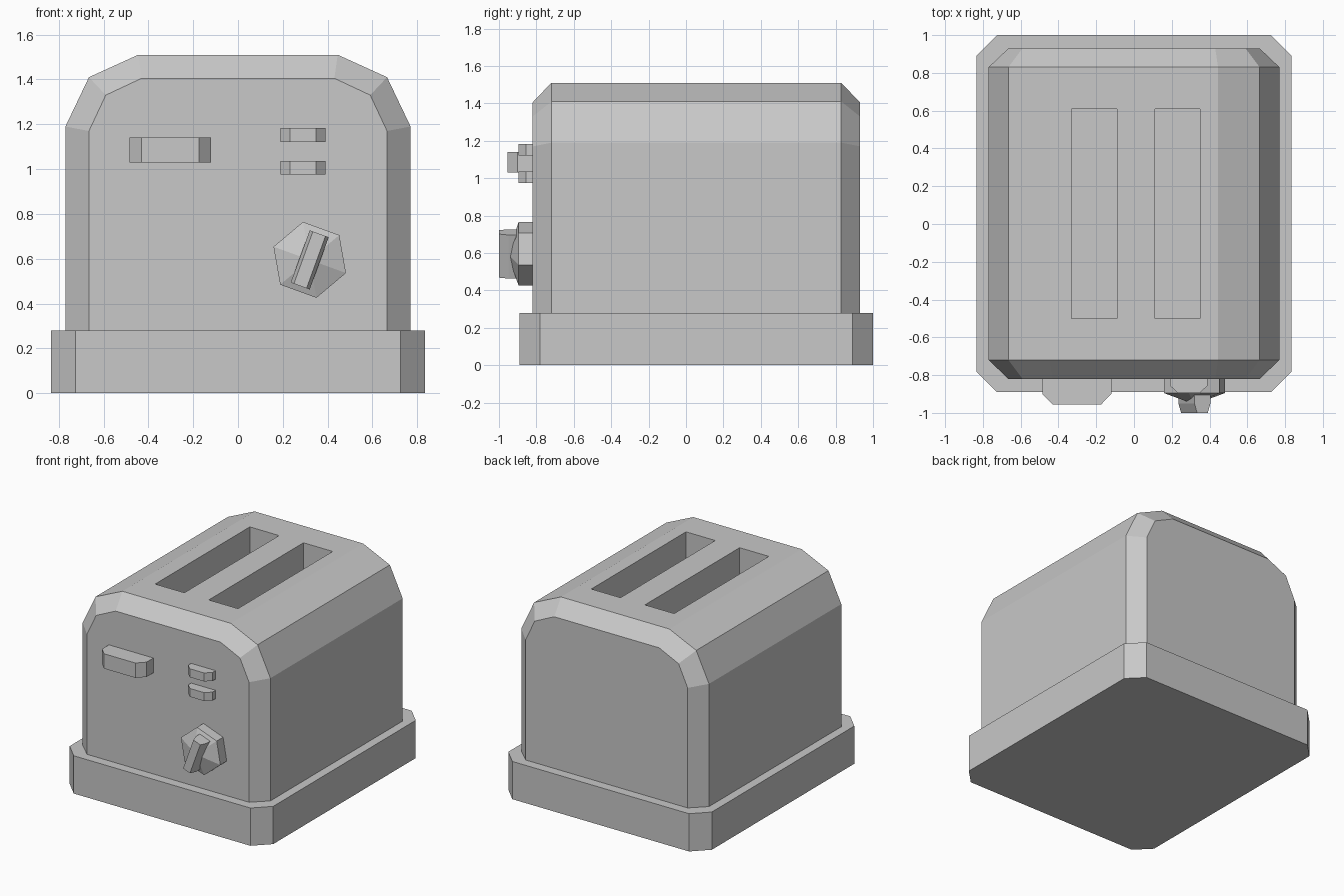
import bpy, bmesh
from math import cos, sin, radians

cube = bpy.data.objects.get("Cube")
if cube:
    bpy.data.objects.remove(cube, do_unlink=True)

grey = bpy.data.materials.new("plain_grey")
grey.use_nodes = True
colour = (0.58, 0.58, 0.58, 1)
grey.diffuse_color = colour
grey.node_tree.nodes["Principled BSDF"].inputs["Base Color"].default_value = colour


def loft(name, rings):
    """Skin a list of equal-length point rings and cap both ends."""
    bm = bmesh.new()
    loops = [[bm.verts.new(p) for p in ring] for ring in rings]
    n = len(loops[0])
    for a, b in zip(loops, loops[1:]):
        for i in range(n):
            j = (i + 1) % n
            bm.faces.new((a[i], a[j], b[j], b[i]))
    bm.faces.new(loops[0])
    bm.faces.new(loops[-1])
    bmesh.ops.recalc_face_normals(bm, faces=bm.faces)
    mesh = bpy.data.meshes.new(name)
    bm.to_mesh(mesh)
    bm.free()
    mesh.materials.append(grey)
    obj = bpy.data.objects.new(name, mesh)
    bpy.context.collection.objects.link(obj)
    return obj


def rect(x0, x1, y, z0, z1):
    return [(x0, y, z0), (x1, y, z0), (x1, y, z1), (x0, y, z1)]


def arch(half, y):
    """Mirror a half profile into a closed ring at depth y."""
    right = [(x, y, z) for x, z in half]
    return right + [(-x, y, z) for x, y, z in reversed(right)]


def chamfered_plan(x, y0, y1, c, z):
    return [(x, y0 + c, z), (x, y1 - c, z), (x - c, y1, z), (c - x, y1, z),
            (-x, y1 - c, z), (-x, y0 + c, z), (c - x, y0, z), (x - c, y0, z)]


# Base plinth
loft("base", [chamfered_plan(0.835, -0.89, 1.0, 0.11, z) for z in (0, 0.28)])

# Body with bevelled ends
outer = [(0.77, 0.2), (0.77, 1.19), (0.665, 1.41), (0.445, 1.51)]
inner = [(0.665, 0.2), (0.665, 1.17), (0.59, 1.33), (0.43, 1.405)]
body = loft("body", [arch(inner, -0.82), arch(outer, -0.72),
                     arch(outer, 0.83), arch(inner, 0.93)])

# Bread slots
for x in (-0.21, 0.23):
    cutter = loft("slot_cutter", [rect(x - 0.12, x + 0.12, y, 0.7, 1.7)
                                  for y in (-0.5, 0.61)])
    cutter.hide_render = True
    cut = body.modifiers.new("slot", "BOOLEAN")
    cut.operation = "DIFFERENCE"
    cut.solver = "EXACT"
    cut.object = cutter
    bpy.context.view_layer.objects.active = body
    bpy.ops.object.modifier_apply(modifier=cut.name)
    bpy.data.objects.remove(cutter, do_unlink=True)


# Lever and buttons share one block with chamfered outer corners
def front_block(name, x0, x1, z0, z1, shoulder, front, c):
    loft(name, [rect(x0, x1, -0.8, z0, z1), rect(x0, x1, shoulder, z0, z1),
                rect(x0 + c, x1 - c, front, z0, z1)])


front_block("lever", -0.485, -0.12, 1.03, 1.14, -0.90, -0.955, 0.054)
front_block("upper_button", 0.19, 0.39, 1.12, 1.183, -0.855, -0.895, 0.042)
front_block("lower_button", 0.19, 0.39, 0.975, 1.037, -0.855, -0.895, 0.042)

# Six-sided knob with a shallow pointed face
kx, kz = 0.32, 0.595


def hexagon(r, y):
    return [(kx + r * cos(radians(40 + 60 * i)), y, kz + r * sin(radians(40 + 60 * i)))
            for i in range(6)]


loft("knob", [hexagon(0.172, -0.8), hexagon(0.172, -0.895), hexagon(0.004, -0.953)])

# Tilted grip across the knob
tilt = radians(70)


def grip_ring(w, h, y):
    corners = [(-h, -w), (h, -w), (h, w), (-h, w)]
    return [(kx + u * cos(tilt) - v * sin(tilt), y, kz + u * sin(tilt) + v * cos(tilt))
            for u, v in corners]


loft("knob_grip", [grip_ring(0.045, 0.124, -0.88), grip_ring(0.045, 0.124, -0.95),
                   grip_ring(0.03, 0.124, -1.0)])
